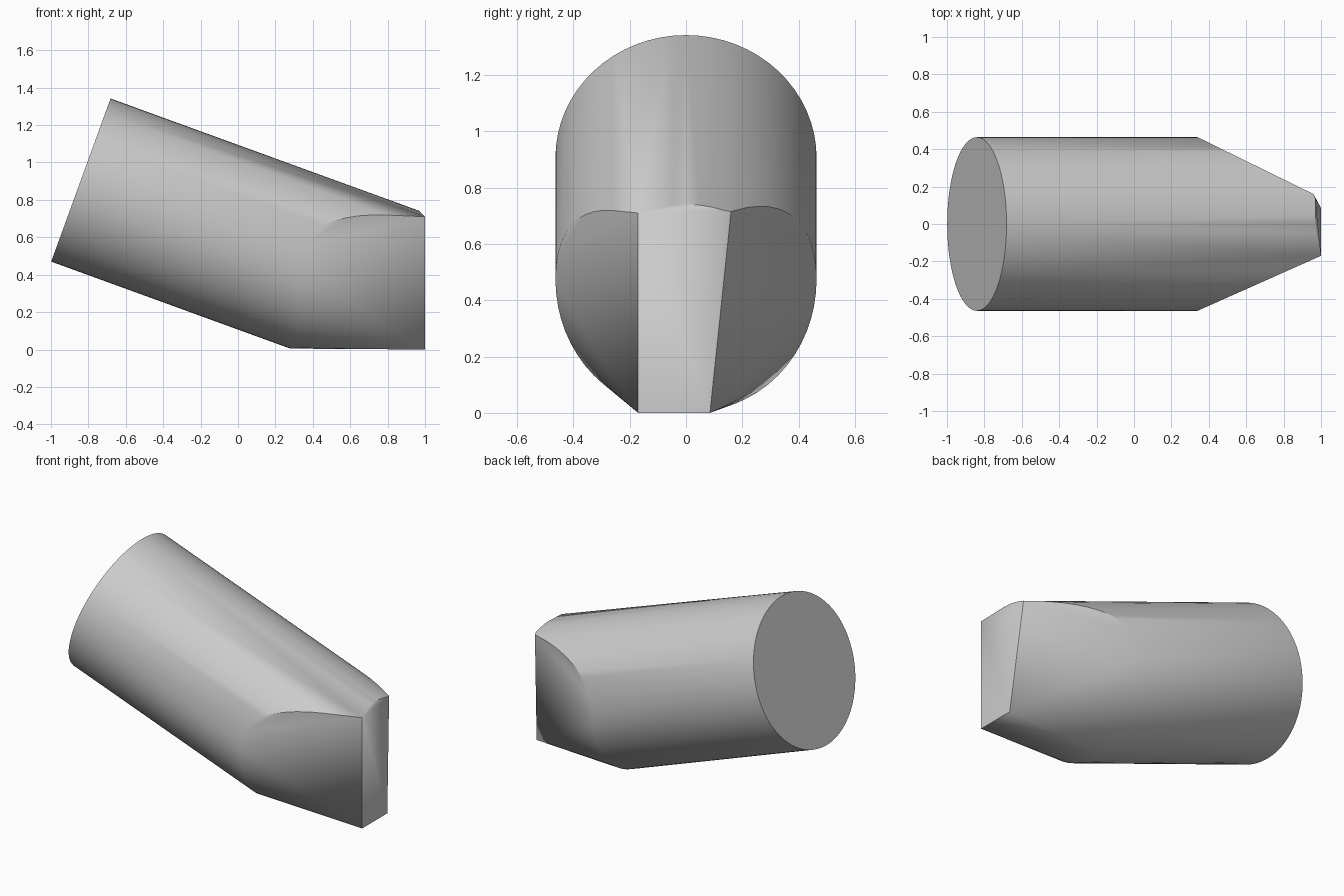
import bpy, bmesh
from math import sin, cos, pi, radians
from mathutils import Vector

cube = bpy.data.objects.get("Cube")
if cube:
    bpy.data.objects.remove(cube, do_unlink=True)

RADIUS, SEGMENTS, TILT = 0.464, 64, radians(20)
AXIS = Vector((cos(TILT), 0, -sin(TILT)))
UP = Vector((sin(TILT), 0, cos(TILT)))
SIDE = Vector((0, 1, 0))
START = Vector((-0.84, 0, 0.906))


def end_x(y, upper):
    """Where each lengthwise line of the barrel stops."""
    width = abs(y)
    if not upper:
        return 0.28 + 0.06 * width / RADIUS
    tip_x, tip_y = (1.0, 0.17) if y < 0 else (0.96, 0.16)
    if width < tip_y:
        return 0.97
    return tip_x - (width - tip_y) / (RADIUS - tip_y) * (tip_x - 0.34)


# Barrel: tilted round end, joined to the lines' far ends
points = []
for i in range(SEGMENTS):
    a = 2 * pi * i / SEGMENTS
    rim = START + RADIUS * (cos(a) * UP + sin(a) * SIDE)
    length = (end_x(rim.y, cos(a) > -0.001) - rim.x) / AXIS.x
    far = rim + AXIS * length
    far.z = max(far.z, 0)
    points += [rim, far]

# Corners of the narrow chisel tip
points += [Vector(c) for c in ((1, -0.17, 0), (1, -0.17, 0.71),
                               (1, 0.085, 0), (0.96, 0.16, 0.715))]

bm = bmesh.new()
for p in points:
    bm.verts.new(p)
hull = bmesh.ops.convex_hull(bm, input=bm.verts)
unused = [v for v in bm.verts if not v.link_faces]
bmesh.ops.delete(bm, geom=unused, context='VERTS')
bmesh.ops.dissolve_limit(bm, angle_limit=radians(0.5), verts=bm.verts, edges=bm.edges)
bmesh.ops.recalc_face_normals(bm, faces=bm.faces)

mesh = bpy.data.meshes.new("chiselled_barrel")
bm.to_mesh(mesh)
bm.free()
body = bpy.data.objects.new("chiselled_barrel", mesh)
bpy.context.collection.objects.link(body)

# Plain grey
grey = bpy.data.materials.new("plain grey")
grey.use_nodes = True
colour = (0.6, 0.6, 0.6, 1)
grey.diffuse_color = colour
grey.node_tree.nodes["Principled BSDF"].inputs["Base Color"].default_value = colour
mesh.materials.append(grey)

# Smooth barrel with crisp end and tip edges
bpy.ops.object.select_all(action='DESELECT')
body.select_set(True)
bpy.context.view_layer.objects.active = body
bpy.ops.object.shade_smooth_by_angle(angle=radians(30))
